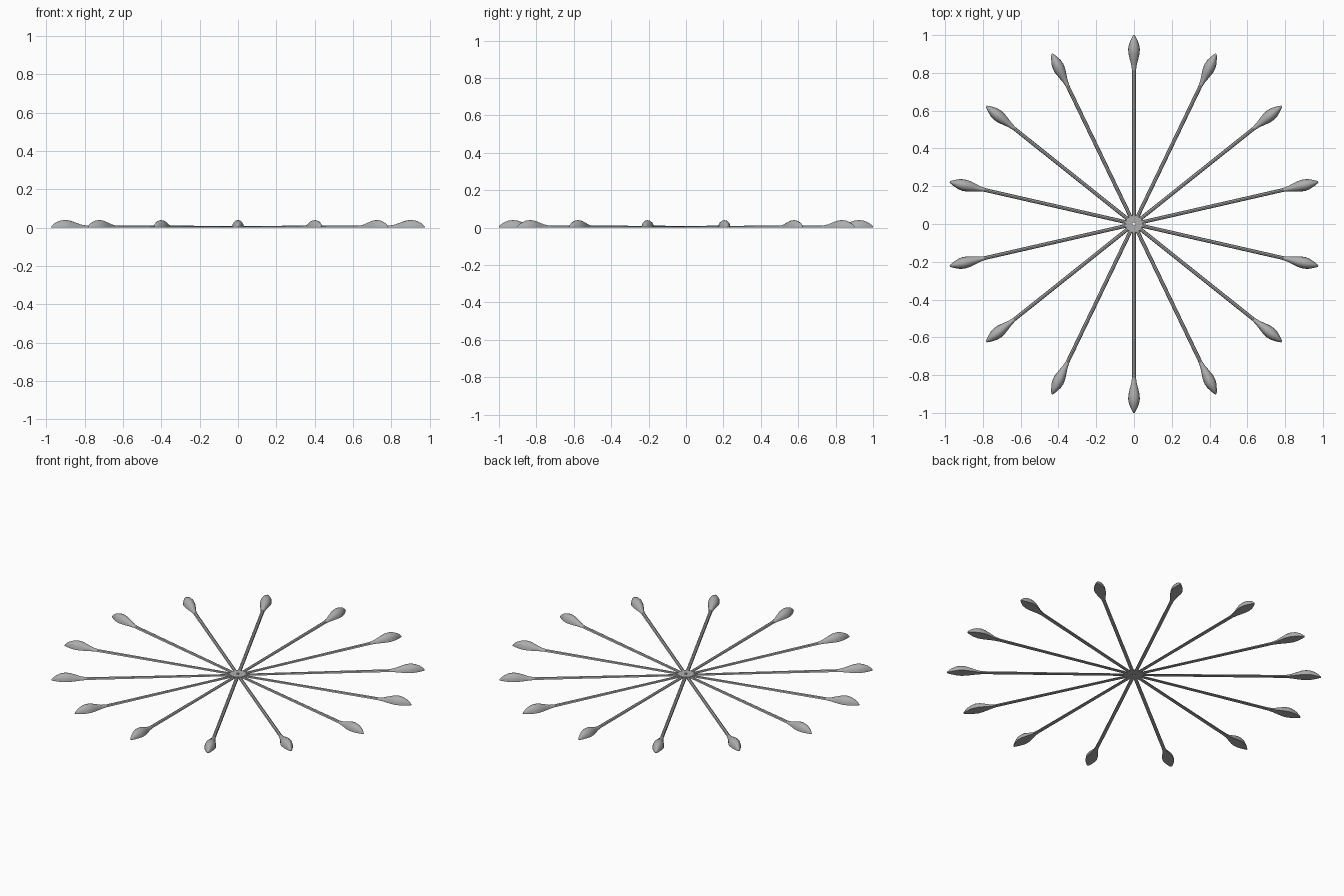
import bpy, bmesh
from math import sin, cos, pi, tau

if "Cube" in bpy.data.objects:
    bpy.data.objects.remove(bpy.data.objects["Cube"])

grey = bpy.data.materials.new("mid grey")
grey.use_nodes = True
colour = (0.42, 0.42, 0.42, 1)
grey.diffuse_color = colour
grey.node_tree.nodes["Principled BSDF"].inputs["Base Color"].default_value = colour

COUNT = 14
ARCH = 8


def make_object(name, bm, angle=0):
    bmesh.ops.recalc_face_normals(bm, faces=bm.faces)
    mesh = bpy.data.meshes.new(name)
    bm.to_mesh(mesh)
    bm.free()
    mesh.materials.append(grey)
    obj = bpy.data.objects.new(name, mesh)
    bpy.context.collection.objects.link(obj)
    obj.rotation_euler.z = angle
    bpy.context.view_layer.objects.active = obj
    bpy.ops.object.select_all(action="DESELECT")
    obj.select_set(True)
    bpy.ops.object.shade_smooth_by_angle(angle=0.6)
    return obj


def arched_loft(stations, steps):
    """Flat-bottomed arch swept along x: (distance, half width, height)."""
    bm = bmesh.new()
    rings = [[bm.verts.new((x, w * cos(pi * i / steps), h * sin(pi * i / steps)))
              for i in range(steps + 1)] for x, w, h in stations]
    for a, b in zip(rings, rings[1:]):
        for i in range(steps + 1):
            j = (i + 1) % (steps + 1)
            bm.faces.new((a[i], a[j], b[j], b[i]))
    bm.faces.new(rings[0])
    bm.faces.new(rings[-1])
    return bm


# Slender spokes that thicken outwards, each ending in a domed leaf-shaped tip
spoke = [(0.02, 0.010, 0.007), (0.4, 0.010, 0.009), (0.85, 0.010, 0.012)]
tip = [(0.81, 0.010, 0.011), (0.84, 0.014, 0.016), (0.87, 0.022, 0.027),
       (0.90, 0.029, 0.037), (0.925, 0.031, 0.040), (0.95, 0.027, 0.037),
       (0.975, 0.017, 0.027), (0.99, 0.010, 0.016), (1.0, 0.004, 0.006)]
for k in range(COUNT):
    angle = pi / 2 + tau * k / COUNT
    make_object(f"spoke_{k + 1}", arched_loft(spoke, 4), angle)
    make_object(f"leaf_tip_{k + 1}", arched_loft(tip, ARCH), angle)

# Low central hub with a small hole
bm = bmesh.new()
profile = [(0.008, 0), (0.045, 0), (0.045, 0.009), (0.008, 0.009)]
rings = [[bm.verts.new((r * cos(tau * (k + 0.5) / COUNT), r * sin(tau * (k + 0.5) / COUNT), z))
          for r, z in profile] for k in range(COUNT)]
for k in range(COUNT):
    a, b = rings[k], rings[(k + 1) % COUNT]
    for i in range(4):
        j = (i + 1) % 4
        bm.faces.new((a[i], a[j], b[j], b[i]))
make_object("hub", bm)
